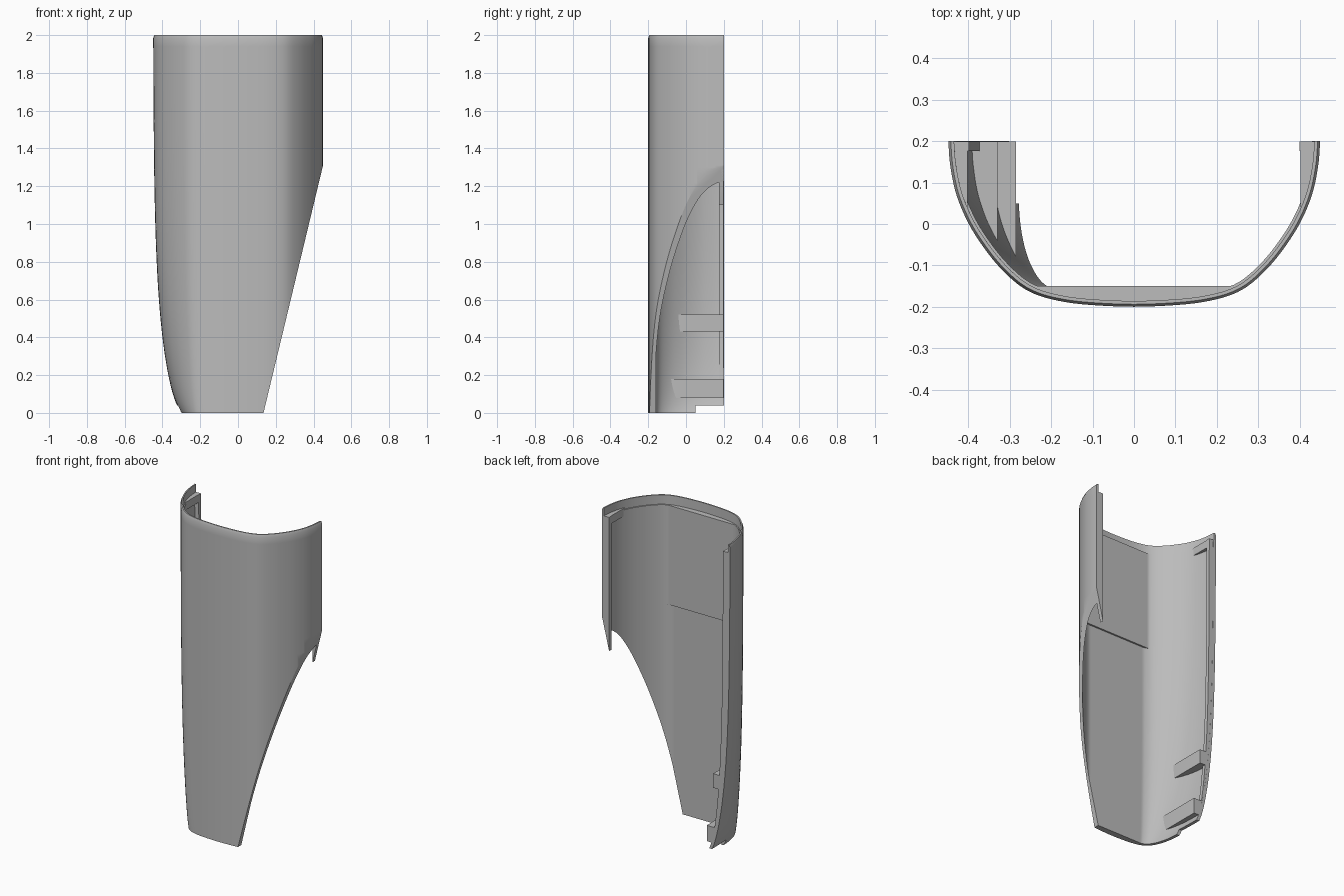
import bpy, bmesh, math
from mathutils import Vector

cube = bpy.data.objects.get("Cube")
if cube:
    bpy.data.objects.remove(cube, do_unlink=True)

grey = bpy.data.materials.new("plain_grey")
grey.use_nodes = True
colour = (0.5, 0.5, 0.5, 1)
grey.diffuse_color = colour
grey.node_tree.nodes["Principled BSDF"].inputs["Base Color"].default_value = colour

# Half of the U-shaped cross-section, from the front middle to the back rim
HALF = [(0, -.2), (.1, -.196), (.17, -.188), (.23, -.173), (.275, -.15), (.32, -.11),
        (.36, -.062), (.4, 0), (.43, .07), (.445, .14), (.45, .2)]


def smooth_line(points, steps=5):
    """Catmull-Rom curve through the points."""
    p = [Vector(q) for q in points]
    p = [2 * p[0] - p[1]] + p + [2 * p[-1] - p[-2]]
    line = []
    for a, b, c, d in zip(p, p[1:], p[2:], p[3:]):
        for i in range(steps):
            t = i / steps
            line.append(b + (c - a) * t / 2 + (2 * a - 5 * b + 4 * c - d) * t * t / 2
                        + (3 * b - a - 3 * c + d) * t ** 3 / 2)
    return line + [p[-2]]


PROFILE = smooth_line([(-x, y) for x, y in HALF[:0:-1]] + HALF)


def squash(x, z):
    """Pull the right side inwards towards the foot."""
    if x >= 0:
        return x
    k = (.02 * math.exp(-z / .05) + .13 * math.exp(-z / .42)) / .45
    return x * (1 - k * (x / .45) ** 2)


def outline(z, inset=0.0, floor=-1.0):
    """Outer line at height z, moved inwards by inset, flattened at floor."""
    pts = [Vector((squash(p.x, z), p.y)) for p in PROFILE]
    last = len(pts) - 1
    out = []
    for i, p in enumerate(pts):
        t = (pts[min(i + 1, last)] - pts[max(i - 1, 0)]).normalized()
        q = p + Vector((-t.y, t.x)) * inset
        if i in (0, last):
            q = Vector((p.x + (inset if i == 0 else -inset), .2))
        out.append(Vector((q.x, min(.2, max(q.y, floor)))))
    return out


def make_object(name, bm):
    bmesh.ops.recalc_face_normals(bm, faces=bm.faces)
    mesh = bpy.data.meshes.new(name)
    bm.to_mesh(mesh)
    bm.free()
    mesh.materials.append(grey)
    obj = bpy.data.objects.new(name, mesh)
    bpy.context.collection.objects.link(obj)
    return obj


def loft(name, section, heights):
    """Solid through the closed sections at the given heights."""
    bm = bmesh.new()
    rings = [[bm.verts.new((p[0], p[1], z)) for p in section(z)] for z in heights]
    for low, high in zip(rings, rings[1:]):
        for i in range(len(low)):
            bm.faces.new((low[i - 1], low[i], high[i], high[i - 1]))
    bm.faces.new(rings[0])
    bm.faces.new(rings[-1])
    return make_object(name, bm)


def prism(name, points, axis_range):
    """Helper solid from an x-z outline, extruded along y."""
    bm = bmesh.new()
    a, b = [[bm.verts.new((x, y, z)) for x, z in points] for y in axis_range]
    for i in range(len(a)):
        bm.faces.new((a[i - 1], a[i], b[i], b[i - 1]))
    bm.faces.new(a)
    bm.faces.new(b)
    obj = make_object(name, bm)
    obj.hide_render = True
    return obj


def finish(obj, cutters=()):
    """Cut the part, then smooth its gentle edges."""
    bpy.ops.object.select_all(action='DESELECT')
    obj.select_set(True)
    bpy.context.view_layer.objects.active = obj
    for cutter in cutters:
        mod = obj.modifiers.new("cut", 'BOOLEAN')
        mod.operation = 'DIFFERENCE'
        mod.solver = 'EXACT'
        mod.object = cutter
        bpy.ops.object.modifier_apply(modifier=mod.name)
    bpy.ops.object.shade_smooth_by_angle(angle=math.radians(28))


# Cutters: the slanted opening and the notch under the rim
slant = prism("slant_cutter", [(.135 - .2405 * .2, -.2), (.135 + .2405 * 1.6, 1.6),
                               (.9, 1.6), (.9, -.2)], (-.5, .5))
notch = prism("notch_cutter", [(-.6, -.1), (-.6, .04), (-.1, .04), (-.1, -.1)], (.05, .5))

STEP, SHELF = 1.31, 1.94


def shell_section(z):
    floor = -.16 if z < STEP else -.15 if z <= SHELF else -1
    thick = .02 if z <= SHELF else .014
    edge = .006 if z > 1.99 else 0
    return outline(z, edge) + outline(z, thick, floor)[::-1]


# Curved shell with a flat inner panel and a thin top lip
levels = [1.3 * (i / 24) ** 1.6 for i in range(25)]
levels += [STEP - .0005, STEP, 1.6, SHELF, SHELF + .0005, 1.985, 2.0]
shell = loft("shell", shell_section, levels)

# Back flanges and their top caps on both sides
flange_levels = [z for z in levels if z < 1.93] + [1.95]
right_flange = loft("right_flange", lambda z: [
    (squash(-.448, z) + .002, .176), (squash(-.448, z) + .002, .1995),
    (max(squash(-.4, z), squash(-.45, z) + .018), .1995),
    (max(squash(-.4, z), squash(-.45, z) + .018), .176)], flange_levels)
left_flange = loft("left_flange", lambda z: [
    (.4, .176), (.4, .1995), (.445, .1995), (.443, .176)], [.9, 1.95])
caps = []
for name, s in (("left_cap", 1), ("right_cap", -1)):
    caps.append(loft(name, lambda z: [(s * x, y) for x, y in (
        (.402, .04), (.402, .199), (.445, .199), (.437, .12), (.418, .05))], [1.9, 1.95]))


def rib(name, inner_x, front_y, low, high):
    def section(z):
        wall = [p for p, q in zip(outline(z, .006), PROFILE) if q.x < 0 and q.y > front_y]
        return wall + [(inner_x, front_y), (inner_x, wall[0].y - .001)]
    return loft(name, section, [low, (low + high) / 2, high])


# Two support ribs inside the right wall
ribs = [rib("upper_rib", -.33, -.05, .43, .52), rib("lower_rib", -.285, -.08, .08, .18)]

finish(shell, [slant, notch])
finish(left_flange, [slant])
finish(right_flange, [notch])
for part in caps + ribs:
    finish(part)
for cutter in (slant, notch):
    bpy.data.objects.remove(cutter, do_unlink=True)
